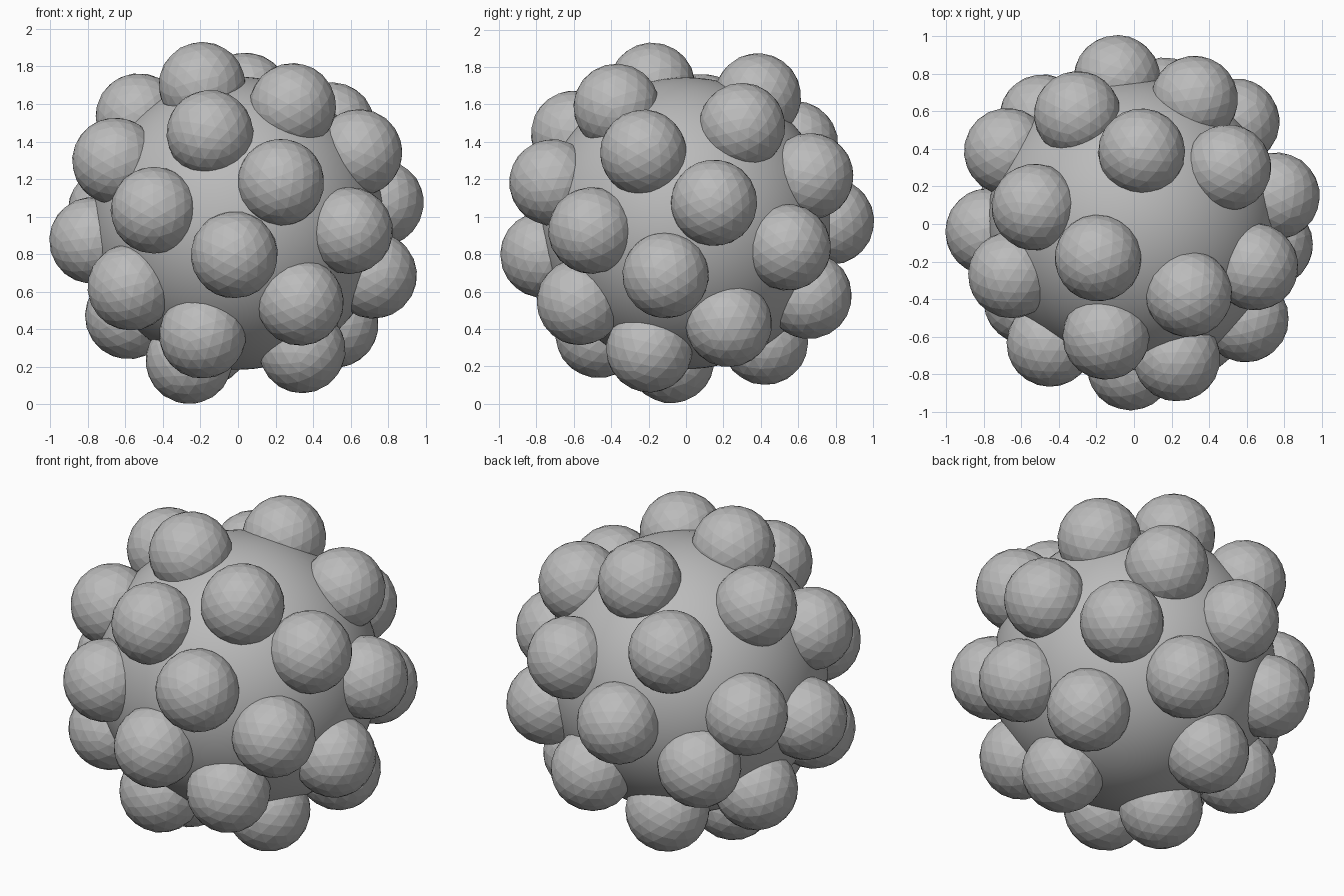
import bpy
from mathutils import Vector, Matrix
import random

default_cube = bpy.data.objects.get("Cube")
if default_cube:
    bpy.data.objects.remove(default_cube, do_unlink=True)

CENTRE = Vector((0, 0, 0.965))
CORE_RADIUS = 0.78
KNOB_RADIUS = 0.232
random.seed(4)

# Single grey surface colour
grey = bpy.data.materials.new("matte_grey")
grey.use_nodes = True
grey.diffuse_color = (0.5, 0.5, 0.5, 1)
shader = next(n for n in grey.node_tree.nodes if n.type == "BSDF_PRINCIPLED")
shader.inputs["Base Color"].default_value = grey.diffuse_color
shader.inputs["Roughness"].default_value = 0.8


def add_ball(name, location, radius, detail, rotation=(0, 0, 0)):
    """Add one faceted ball with the shared material."""
    bpy.ops.mesh.primitive_ico_sphere_add(
        subdivisions=detail, radius=radius, location=location, rotation=rotation)
    ball = bpy.context.object
    ball.name = name
    ball.data.materials.append(grey)
    return ball


# Smooth core
core = add_ball("core", CENTRE, CORE_RADIUS, 5)
bpy.ops.object.shade_smooth_by_angle()

# Knob directions from the core centre, grouped by region
knob_directions = {
    "top": [(-19, -18, 73), (29, -37, 62), (4, 38, 67), (50, 30, 52),
            (-53, 9, 57)],
    "front": [(23, -72, 22), (-2, -77, -17), (-15, -60, 48),
              (-45, -64, 7), (34, -58, -43), (-19, -47, -60)],
    "left": [(65, -23, 38), (76, 15, 11), (61, -52, -4), (73, -11, -28),
             (55, 55, -13), (52, 23, -54)],
    "right": [(-65, -27, 33), (-76, -4, -9), (-68, 39, 7),
              (-57, -41, -34), (-58, 16, -49)],
    "back": [(-30, 58, 42), (-9, 77, 1), (32, 66, 25), (17, 66, -39),
             (-49, 57, -23)],
    "bottom": [(35, -20, -69), (-26, -8, -73), (-17, 42, -63)],
}

# Flat-faceted knobs, each half sunk into the core
for region, directions in knob_directions.items():
    for number, direction in enumerate(directions, start=1):
        outward = Vector(direction).normalized()
        turn = [random.uniform(0, 3) for axis in range(3)]
        add_ball(f"{region}_knob_{number}",
                 CENTRE + outward * CORE_RADIUS, KNOB_RADIUS, 3, turn)
